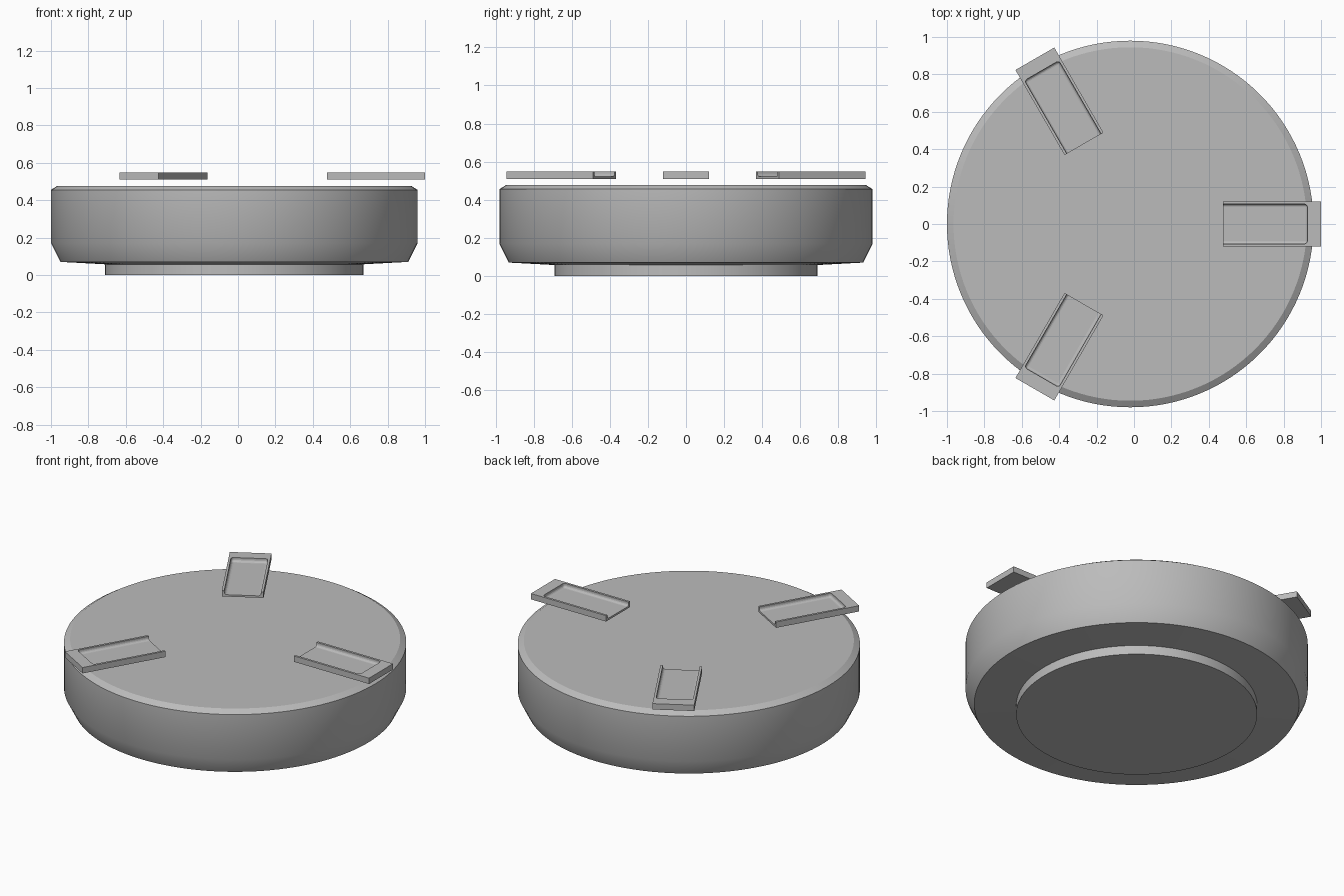
import bpy, bmesh
from math import pi, radians, cos, sin
from mathutils import Matrix, Vector

if "Cube" in bpy.data.objects:
    bpy.data.objects.remove(bpy.data.objects["Cube"], do_unlink=True)

CENTRE = Vector((-0.02, 0, 0))

grey = bpy.data.materials.new("plain grey")
grey.use_nodes = True
grey.diffuse_color = (0.5, 0.5, 0.5, 1)
grey.node_tree.nodes["Principled BSDF"].inputs["Base Color"].default_value = (0.5, 0.5, 0.5, 1)


def add_object(name, bm):
    mesh = bpy.data.meshes.new(name)
    bmesh.ops.recalc_face_normals(bm, faces=bm.faces)
    bm.to_mesh(mesh)
    bm.free()
    mesh.materials.append(grey)
    obj = bpy.data.objects.new(name, mesh)
    obj.location = CENTRE
    bpy.context.collection.objects.link(obj)
    return obj


def smooth(obj):
    bpy.ops.object.select_all(action="DESELECT")
    obj.select_set(True)
    bpy.context.view_layer.objects.active = obj
    bpy.ops.object.shade_smooth_by_angle(angle=radians(29))


def lathe(name, profile, sides=128):
    """Turn (radius, height) points into a closed round solid."""
    bm = bmesh.new()
    rings = [[bm.verts.new((r * cos(2 * pi * i / sides), r * sin(2 * pi * i / sides), z))
              for i in range(sides)] for r, z in profile]
    for low, high in zip(rings, rings[1:]):
        for i in range(sides):
            j = (i + 1) % sides
            bm.faces.new((low[i], low[j], high[j], high[i]))
    bm.faces.new(rings[0])
    bm.faces.new(rings[-1])
    obj = add_object(name, bm)
    smooth(obj)
    return obj


def box(name, low, high, bevel=0):
    low, high = Vector(low), Vector(high)
    bm = bmesh.new()
    bmesh.ops.create_cube(bm, size=1, matrix=Matrix.Translation((low + high) / 2)
                          @ Matrix.Diagonal((*(high - low), 1)))
    if bevel:
        bmesh.ops.bevel(bm, geom=bm.edges[:], offset=bevel, segments=4,
                        profile=0.5, affect="EDGES")
    return add_object(name, bm)


# Round body with its raised foot, chamfered rim and tapered lower wall
lathe("round_body", [(0.69, 0), (0.69, 0.057), (0.93, 0.07), (0.98, 0.17),
                     (0.98, 0.455), (0.945, 0.477)])

# Three clips hovering over the top, each a tray open at its inner end
for k in range(3):
    clip = box(f"clip_{k + 1}", (0.495, -0.12, 0.51), (1.02, 0.12, 0.547))
    cutter = box(f"clip_recess_cutter_{k + 1}", (0.4, -0.106, 0.522),
                 (0.947, 0.106, 0.65), bevel=0.016)
    for obj in (clip, cutter):
        obj.rotation_euler.z = radians(120 * k)
    cutter.hide_render = True
    cutter.hide_viewport = True
    cut = clip.modifiers.new("recess", "BOOLEAN")
    cut.operation = "DIFFERENCE"
    cut.solver = "EXACT"
    cut.object = cutter
    smooth(clip)
